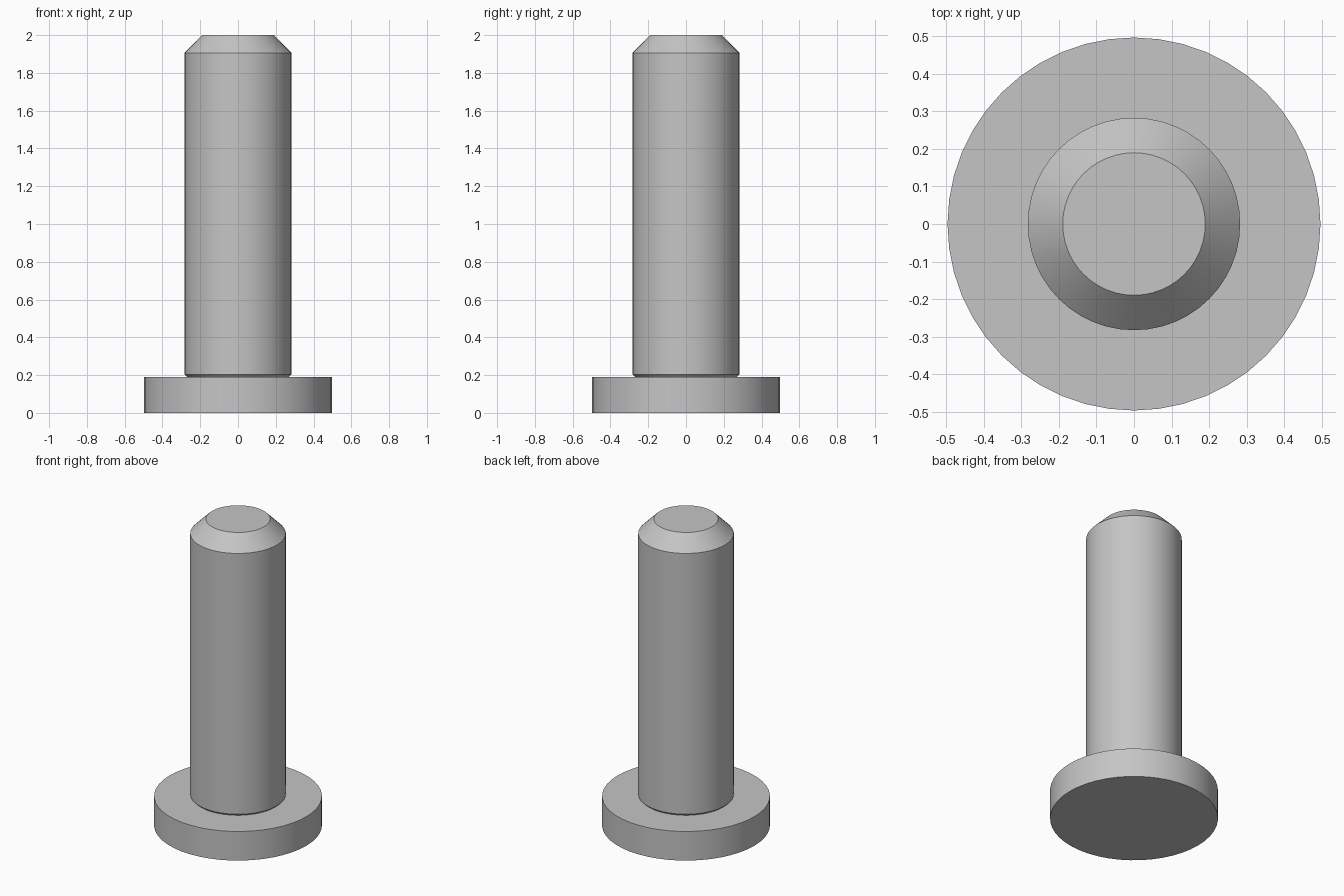
import bpy
import bmesh
import math

if "Cube" in bpy.data.objects:
    bpy.data.objects.remove(bpy.data.objects["Cube"], do_unlink=True)

steel = bpy.data.materials.new("grey steel")
steel.use_nodes = True
colour = (0.56, 0.56, 0.56, 1)
steel.diffuse_color = colour
steel.node_tree.nodes["Principled BSDF"].inputs["Base Color"].default_value = colour


def lathe(name, profile, sides=48):
    """Stack rings of (radius, height), close both ends and shade by angle."""
    bm = bmesh.new()
    rings = []
    for r, z in profile:
        rings.append([bm.verts.new((r * math.cos(math.tau * i / sides),
                                    r * math.sin(math.tau * i / sides), z))
                      for i in range(sides)])
    for low, high in zip(rings, rings[1:]):
        for i in range(sides):
            j = (i + 1) % sides
            bm.faces.new((low[i], low[j], high[j], high[i]))
    bm.faces.new(rings[0][::-1])
    bm.faces.new(rings[-1])
    mesh = bpy.data.meshes.new(name)
    bm.to_mesh(mesh)
    bm.free()
    mesh.materials.append(steel)
    obj = bpy.data.objects.new(name, mesh)
    bpy.context.collection.objects.link(obj)
    bpy.ops.object.select_all(action="DESELECT")
    obj.select_set(True)
    bpy.context.view_layer.objects.active = obj
    bpy.ops.object.shade_smooth_by_angle(angle=math.radians(30))
    return obj


# Flat disc head at the base
lathe("pin_head", [(0.497, 0), (0.497, 0.19)])

# Shank with an undercut at the head and a chamfered tip
lathe("pin_shank", [(0.27, 0.185), (0.27, 0.19), (0.283, 0.203),
                    (0.283, 1.906), (0.19, 2.0)])
